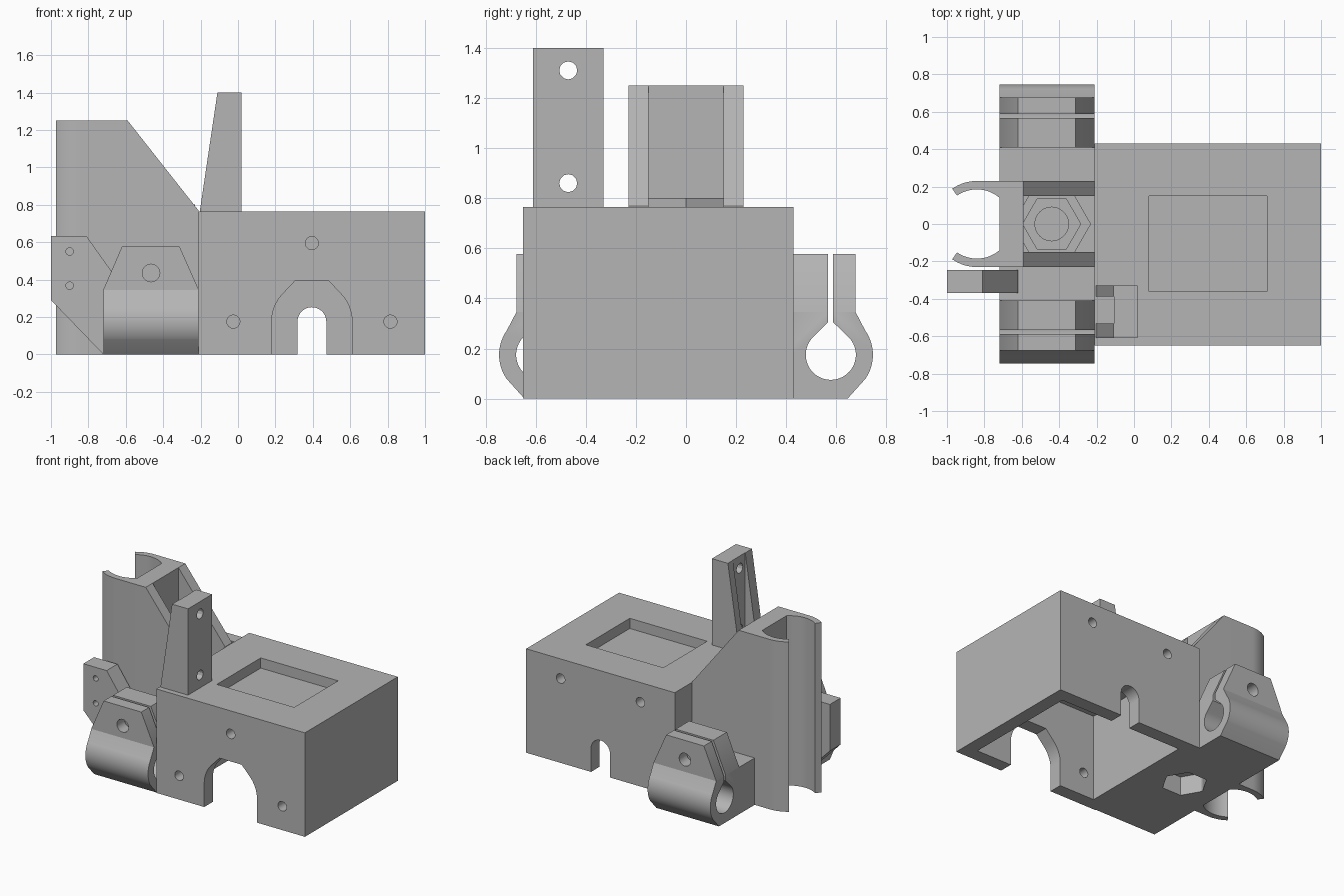
import bpy
import bmesh
from math import sin, cos, radians

cube = bpy.data.objects.get("Cube")
if cube:
    bpy.data.objects.remove(cube, do_unlink=True)

grey = bpy.data.materials.new("plain grey")
grey.use_nodes = True
COLOUR = (0.46, 0.46, 0.46, 1)
grey.diffuse_color = COLOUR
grey.node_tree.nodes["Principled BSDF"].inputs["Base Color"].default_value = COLOUR


def prism(name, pts, axis, a, b):
    """Extrude a 2D outline along one axis from a to b."""
    place = {"x": lambda u, v, t: (t, u, v),
             "y": lambda u, v, t: (u, t, v),
             "z": lambda u, v, t: (u, v, t)}[axis]
    bm = bmesh.new()
    low = [bm.verts.new(place(u, v, a)) for u, v in pts]
    high = [bm.verts.new(place(u, v, b)) for u, v in pts]
    bm.faces.new(low)
    bm.faces.new(high)
    for i in range(len(pts)):
        j = (i + 1) % len(pts)
        bm.faces.new((low[i], low[j], high[j], high[i]))
    bmesh.ops.recalc_face_normals(bm, faces=bm.faces)
    mesh = bpy.data.meshes.new(name)
    bm.to_mesh(mesh)
    bm.free()
    mesh.materials.append(grey)
    obj = bpy.data.objects.new(name, mesh)
    bpy.context.collection.objects.link(obj)
    return obj


def box(name, x, y, z):
    return prism(name, [(x[0], y[0]), (x[1], y[0]), (x[1], y[1]), (x[0], y[1])], "z", *z)


def arc(u, v, r, start, end, n=24):
    steps = [radians(start + (end - start) * i / n) for i in range(n + 1)]
    return [(u + r * cos(t), v + r * sin(t)) for t in steps]


def rod(u, v, r, axis, a, b, sides=24):
    return prism("cutter", arc(u, v, r, 0, 360, sides)[:-1], axis, a, b)


def cut(obj, cutters):
    bpy.context.view_layer.objects.active = obj
    for c in cutters:
        c.hide_render = True
        mod = obj.modifiers.new("cut", "BOOLEAN")
        mod.operation = "DIFFERENCE"
        mod.solver = "EXACT"
        mod.object = c
        bpy.ops.object.modifier_apply(modifier=mod.name)
        bpy.data.objects.remove(c, do_unlink=True)


# Motor housing: open underneath, with arch, cable slot and screw holes
housing = box("motor_housing", (-0.21, 1), (-0.65, 0.43), (0, 0.765))
MX, MZ = 0.395, 0.175
arch = ([(MX + 0.215, -0.1)] + arc(MX, MZ, 0.215, 0, 45, 8)
        + [(MX + 0.09, 0.393), (MX - 0.09, 0.393)]
        + arc(MX, MZ, 0.215, 135, 180, 8) + [(MX - 0.215, -0.1)])
slot = [(MX + 0.077, -0.1)] + arc(MX, MZ, 0.077, 0, 180) + [(MX - 0.077, -0.1)]
cuts = [box("cutter", (-0.11, 0.9), (-0.55, 0.33), (-0.1, 0.64)),
        box("cutter", (0.08, 0.71), (-0.36, 0.15), (0.69, 1)),
        prism("cutter", arch, "y", -0.8, -0.5),
        prism("cutter", slot, "y", 0.25, 0.6)]
for x, z in ((MX - 0.42, MZ), (MX + 0.42, MZ), (MX, MZ + 0.42)):
    cuts.append(rod(x, z, 0.035, "y", -0.8, -0.5))
for x in (MX - 0.325, MX + 0.325):
    cuts.append(rod(x, 0.62, 0.035, "y", 0.28, 0.6))
cut(housing, cuts)

# Split rod clamps, one at each end of the carriage
RY, RZ = 0.578, 0.175
clamp = ([(0.2, 0), (0.645, 0)] + arc(RY, RZ, 0.168, -35, 35)
         + [(0.677, 0.345), (0.677, 0.577), (0.587, 0.577), (0.587, 0.305)]
         + arc(RY, RZ, 0.1, 45, -225, 40)
         + [(0.567, 0.305), (0.567, 0.577), (0.41, 0.577), (0.41, 0.345), (0.2, 0.345)])
for name, side in (("front_rod_clamp", -1), ("back_rod_clamp", 1)):
    obj = prism(name, [(side * y, z) for y, z in clamp], "x", -0.72, -0.21)
    ends = (side * 0.38, side * 0.9)
    cuts = [rod(-0.465, 0.435, 0.047, "y", *ends)]
    # Sloping shoulders on the clamp ears
    for edge, top in ((-0.72, -0.62), (-0.21, -0.313)):
        out = edge + (edge - top)
        wedge = [(edge, 0.346), (top, 0.577), (top, 0.7), (out, 0.7), (out, 0.346)]
        cuts.append(prism("cutter", wedge, "y", *ends))
    cut(obj, cuts)

# Tall open tube clip
TX = -0.84
half = ([(-0.59, 0.23)] + arc(TX, 0, 0.23, 90, 125, 10)
        + arc(TX, 0, 0.185, 125, 49.5, 20))
prism("tube_clip", half + [(x, -y) for x, y in reversed(half)], "z", 0, 1.25)

# Sloping side webs behind the tube clip
web = [(-0.6, 0), (-0.6, 1.25), (-0.59, 1.25), (-0.21, 0.768), (-0.21, 0)]
for name, a, b in (("front_web", -0.23, -0.15), ("back_web", 0.15, 0.23)):
    prism(name, web, "y", a, b)

# Floor between the webs, with a nut socket underneath
floor = box("web_floor", (-0.6, -0.21), (-0.16, 0.16), (0, 0.345))
NX = -0.44
cut(floor, [rod(NX, 0, 0.155, "z", -0.1, 0.14, 6)])

# Hexagonal nut tower fitted between the webs
near = [(-0.23, 0), (-0.3165, 0.15), (-0.5635, 0.15), (-0.59, 0.104)]
tower = prism("nut_tower", near + [(x, -y) for x, y in reversed(near[1:])], "z", 0.3, 0.8)
cut(tower, [rod(NX, 0, 0.155, "z", 0.65, 1, 6), rod(NX, 0, 0.09, "z", 0.36, 0.9)])

# Upright bracket with a channel in its back
post = prism("upright_bracket",
             [(-0.205, 0.76), (-0.11, 1.4), (0.02, 1.4), (0.02, 0.76)], "y", -0.61, -0.33)
cuts = [box("cutter", (-0.4, -0.108), (-0.532, -0.388), (0.7, 1.5))]
for z in (0.86, 1.31):
    cuts.append(rod(-0.47, z, 0.036, "x", -0.3, 0.2, 12))
cut(post, cuts)

# Side tab with two small holes
tab = prism("side_tab", [(-1, 0.29), (-1, 0.632), (-0.81, 0.632), (-0.62, 0.365),
                         (-0.62, 0), (-0.72, 0)], "y", -0.37, -0.245)
cut(tab, [rod(-0.9, z, 0.02, "y", -0.5, -0.1, 16) for z in (0.367, 0.55)])

# Smooth the round walls, keep the edges sharp
for obj in bpy.context.scene.objects:
    obj.select_set(obj.type == "MESH")
bpy.context.view_layer.objects.active = housing
bpy.ops.object.shade_smooth_by_angle(angle=radians(25))
